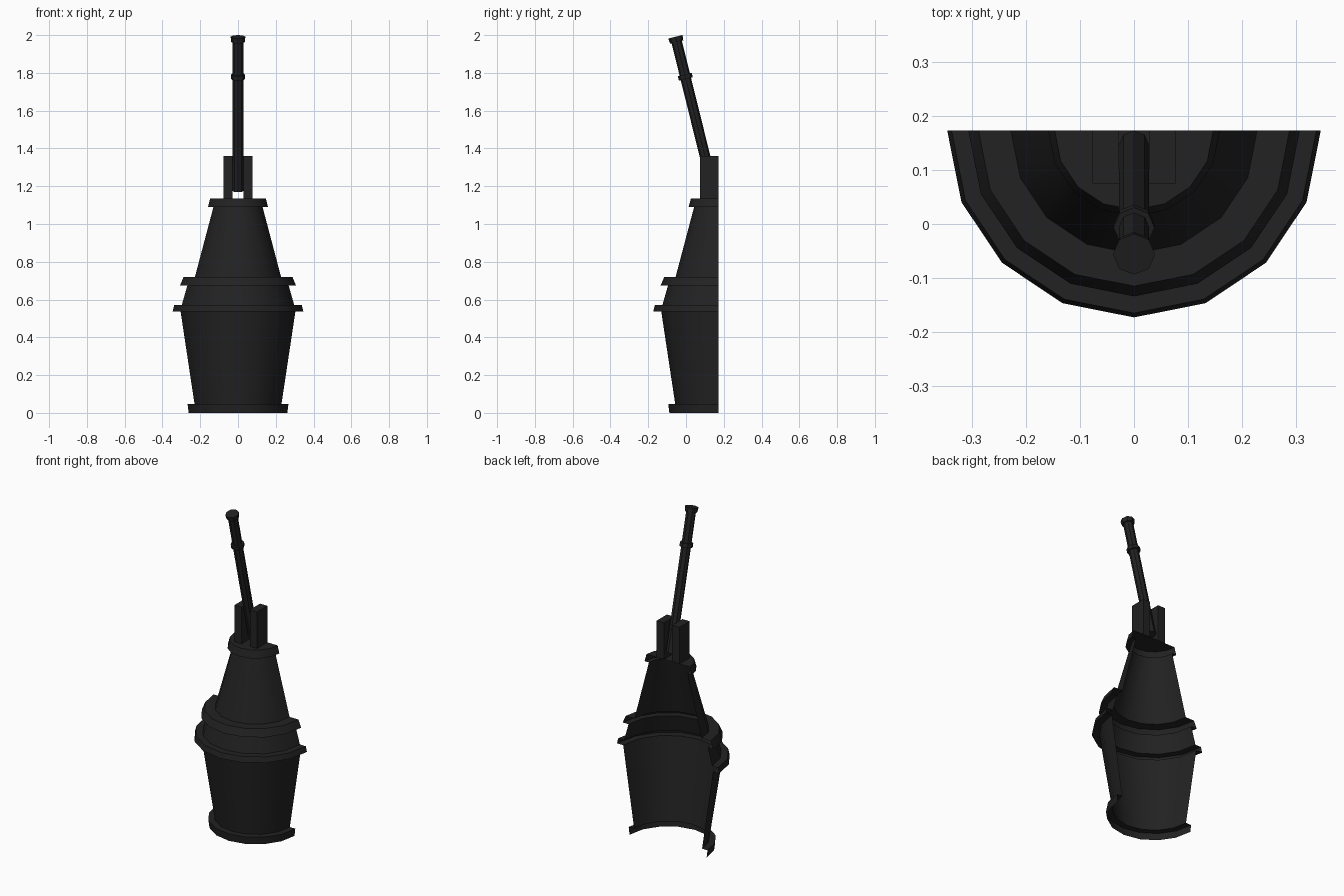
import bpy, bmesh, math
from mathutils import Vector

if "Cube" in bpy.data.objects:
    bpy.data.objects.remove(bpy.data.objects["Cube"])

BACK = 0.173   # wall plane, also the lathe axis
iron = bpy.data.materials.new("black_iron")
iron.diffuse_color = (0.016, 0.016, 0.016, 1)
iron.use_nodes = True
iron.node_tree.nodes["Principled BSDF"].inputs["Base Color"].default_value = iron.diffuse_color


def finish(name, bm, smooth=True):
    me = bpy.data.meshes.new(name)
    bm.to_mesh(me)
    bm.free()
    me.materials.append(iron)
    ob = bpy.data.objects.new(name, me)
    bpy.context.collection.objects.link(ob)
    if smooth:
        bpy.ops.object.select_all(action='DESELECT')
        bpy.context.view_layer.objects.active = ob
        ob.select_set(True)
        bpy.ops.object.shade_smooth_by_angle(angle=math.radians(30))
    return ob


def lathe(name, profile, steps, arc, start=0.0, closed=False):
    """Sweep an (r, z) profile around z; r = 0 closes to a point."""
    bm = bmesh.new()
    n = steps if closed else steps + 1
    rings = []
    for r, z in profile:
        angles = [start - arc * i / steps for i in range(n)]
        rings.append([bm.verts.new((r * math.cos(a), r * math.sin(a), z)) for a in angles])
    for low, up in zip(rings, rings[1:]):
        for i in range(steps):
            j = (i + 1) % n
            bm.faces.new((low[i], up[i], up[j], low[j]))
    bmesh.ops.remove_doubles(bm, verts=bm.verts, dist=1e-5)
    return finish(name, bm)


def half_shell(name, profile):
    ob = lathe(name, profile, 8, math.pi)
    ob.location.y = BACK
    return ob


# Hollow half-round holder, open at the back and the bottom
half_shell("bottom_rim", [(0.261, 0), (0.267, 0.046), (0.230, 0.046)])
half_shell("lower_body", [(0.230, 0.046), (0.304, 0.537)])
half_shell("wide_rim", [(0.304, 0.537), (0.346, 0.537), (0.338, 0.57), (0.298, 0.57)])
half_shell("shoulder", [(0.298, 0.57), (0.268, 0.675)])
half_shell("middle_rim", [(0.268, 0.675), (0.307, 0.675), (0.288, 0.72), (0.228, 0.72)])
half_shell("upper_cone", [(0.228, 0.72), (0.130, 1.09)])
half_shell("top_cap", [(0.130, 1.09), (0.159, 1.09), (0.147, 1.136), (0, 1.136)])

# Two upright bracket blocks holding the rod
for side, label in ((-1, "left"), (1, "right")):
    bm = bmesh.new()
    bmesh.ops.create_cube(bm, size=1)
    for v in bm.verts:
        v.co = Vector((v.co.x * 0.049 + side * 0.0525, v.co.y * 0.098 + 0.124,
                       v.co.z * 0.224 + 1.248))
    finish(label + "_bracket", bm, False)

# Tilted rod with a collar and an end knob
base, tip = Vector((0, 0.146, 1.175)), Vector((0, -0.056, 1.991))
axis = tip - base
length = axis.length
tilt = math.atan2(-axis.y, axis.z)


def rod_part(name, profile):
    ob = lathe(name, profile, 8, math.tau, closed=True)
    ob.location = base
    ob.rotation_euler.x = tilt
    return ob


collar = length * 0.741
rod_part("rod", [(0, 0), (0.028, 0), (0.028, length - 0.01), (0, length - 0.01)])
rod_part("rod_collar", [(0.026, collar - 0.012), (0.038, collar - 0.012),
                        (0.038, collar + 0.012), (0.026, collar + 0.012)])
rod_part("rod_end_knob", [(0.026, length - 0.028), (0.036, length - 0.028),
                          (0.039, length), (0, length)])
